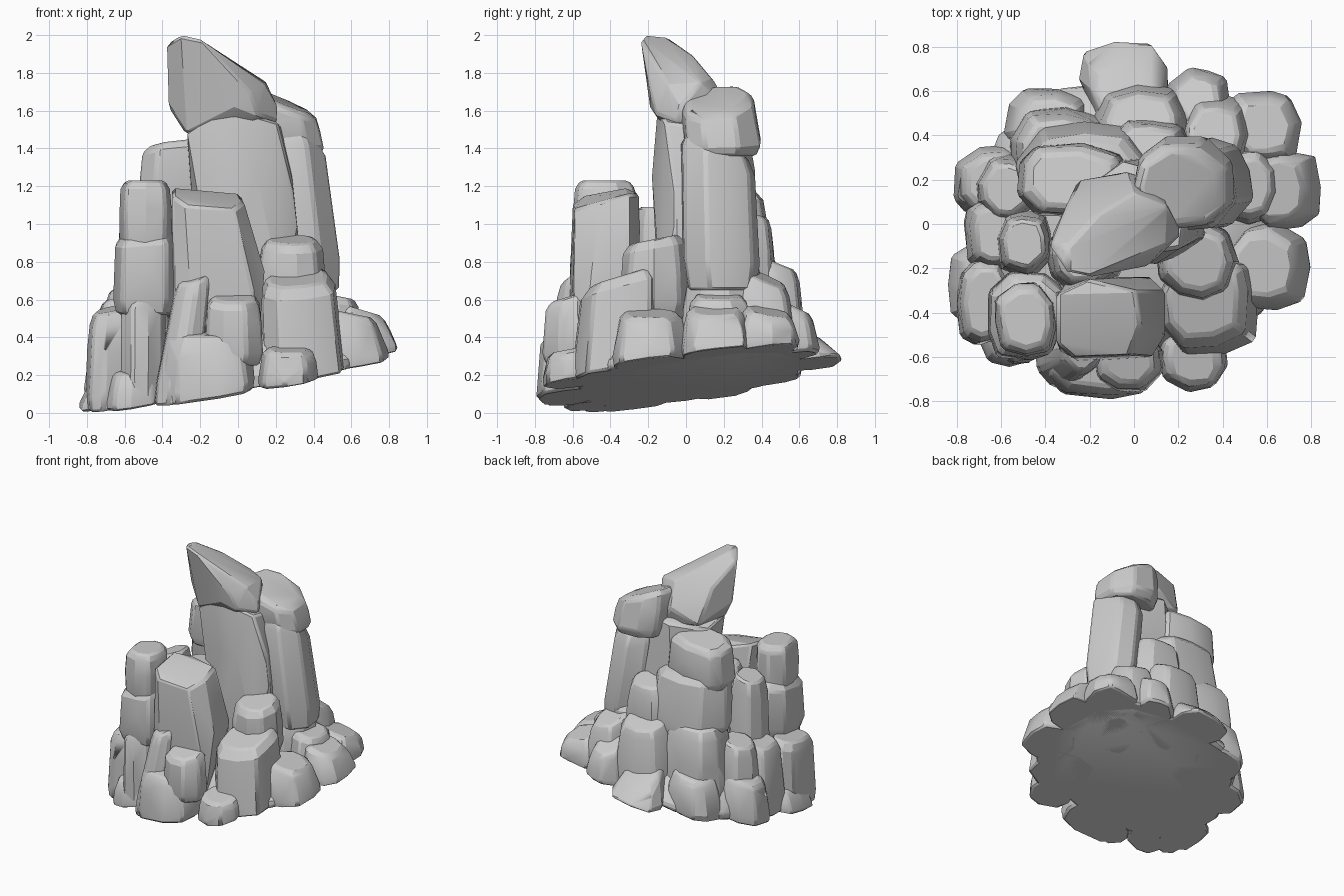
import bpy, bmesh, math, random

random.seed(7)
cube = bpy.data.objects.get("Cube")
if cube:
    bpy.data.objects.remove(cube, do_unlink=True)

stone = bpy.data.materials.new("grey_stone")
stone.use_nodes = True
grey = (0.6, 0.6, 0.6, 1)
stone.diffuse_color = grey
stone.node_tree.nodes["Principled BSDF"].inputs["Base Color"].default_value = grey


def ground(x, y):
    """Height of the sloping cut under the whole formation."""
    return 0.16 * x + 0.12 * y + 0.185


def hull(name, points):
    """Convex faceted stone around the given points, with worn edges."""
    bm = bmesh.new()
    for p in points:
        bm.verts.new(p)
    bmesh.ops.convex_hull(bm, input=bm.verts)
    loose = [v for v in bm.verts if not v.link_faces]
    bmesh.ops.delete(bm, geom=loose, context="VERTS")
    bmesh.ops.dissolve_limit(bm, angle_limit=math.radians(4), verts=bm.verts, edges=bm.edges)
    bmesh.ops.recalc_face_normals(bm, faces=bm.faces)
    mesh = bpy.data.meshes.new(name)
    bm.to_mesh(mesh)
    bm.free()
    mesh.materials.append(stone)
    mesh.shade_smooth()
    mesh.set_sharp_from_angle(angle=math.radians(24))
    obj = bpy.data.objects.new(name, mesh)
    bpy.context.collection.objects.link(obj)
    bevel = obj.modifiers.new("worn_edges", "BEVEL")
    bevel.width = 0.015
    bevel.segments = 1
    bevel.limit_method = "ANGLE"
    bevel.angle_limit = math.radians(35)


def rock(name, x, y, top, base=None, tilt=(0, 0), lean=(0, 0), taper=1.0, sides=9):
    """Stone filling the x and y ranges; without a base height it stands on the ground cut."""
    cx, cy = sum(x) / 2, sum(y) / 2
    rx, ry = (x[1] - x[0]) / 2, (y[1] - y[0]) / 2
    foot = 0.98 if base is None else 0.88
    rings = ((0, foot), (0.2, 1.01), (0.6, 0.5 + taper / 2), (0.88, 0.97 * taper), (1, 0.78 * taper))
    turn = random.random()
    spokes = []
    for i in range(sides):
        a = math.tau * (i + turn + random.uniform(-0.2, 0.2)) / sides
        c, s = math.cos(a), math.sin(a)
        r = (abs(c) ** 2.8 + abs(s) ** 2.8) ** (-1 / 2.8) * random.uniform(0.95, 1.05)
        spokes.append((c * r * rx, s * r * ry))
    points = []
    for t, scale in rings:
        for dx, dy in spokes:
            k = scale * random.uniform(0.96, 1.03)
            px = cx + dx * k + lean[0] * (t - 0.5)
            py = cy + dy * k + lean[1] * (t - 0.5)
            low = ground(px, py) if base is None else base
            high = top + tilt[0] * dx * k + tilt[1] * dy * k
            points.append((px, py, low + (max(high, low + 0.05) - low) * t))
    hull(name, points)


# Hidden heart that closes the gaps between the stones
rock("inner_core", (-0.7, 0.66), (-0.6, 0.66), 0.45, taper=0.8, sides=16)

# Leaning crown stone
hull("crown_spire", [
    (-0.3, -0.22, 2), (-0.2, -0.24, 1.98), (-0.38, -0.1, 1.95), (-0.3, -0.1, 1.99),
    (-0.18, 0.03, 1.9), (0, 0.14, 1.77), (-0.37, -0.05, 1.62), (-0.28, -0.1, 1.48),
    (-0.02, -0.19, 1.62), (0.06, -0.19, 1.7), (0.14, -0.1, 1.74), (0.15, 0.08, 1.75),
    (0.1, -0.16, 1.58), (0.21, -0.05, 1.54), (0.21, -0.03, 1.62), (-0.03, 0.24, 1.6),
    (-0.25, 0.2, 1.5), (-0.3, 0.1, 1.78), (0.1, 0.2, 1.45), (0.05, -0.1, 1.5)])
rock("crown_shoulder", (0, 0.46), (-0.03, 0.38), 1.66, base=1.36,
     tilt=(-0.4, 0.1), lean=(-0.04, -0.03), taper=0.96)

# Tall central columns
hull("main_column", [
    (-0.03, -0.15, 1.61), (-0.14, -0.14, 1.58), (-0.27, -0.1, 1.49), (0.21, -0.11, 1.54),
    (0.29, -0.06, 1.22), (-0.13, -0.17, 1.2), (0.1, -0.18, 1.25), (0.32, -0.06, 0.95),
    (-0.1, -0.14, 0.5), (0.25, -0.13, 0.6), (0.32, 0.1, 0.6), (-0.2, 0.1, 0.5),
    (-0.27, 0.12, 1.45), (-0.05, 0.28, 1.5), (0.25, 0.2, 1.5), (0.2, 0.32, 0.6), (-0.1, 0.3, 0.5)])
rock("left_column", (0.16, 0.5), (-0.03, 0.38), 1.43, base=0.65,
     tilt=(0, -0.5), lean=(-0.1, -0.02))
rock("left_column_foot", (0.15, 0.52), (-0.02, 0.4), 0.78, tilt=(0, 0.2), taper=0.92)

# Stacked blocks at the back right
rock("rear_stack_top", (-0.53, -0.04), (0.02, 0.37), 1.43, base=1.08, tilt=(0.1, -0.15), taper=0.95)
rock("rear_stack_middle", (-0.53, 0.08), (0.02, 0.46), 1.18, base=0.72, lean=(0, -0.06), taper=0.95)
rock("rear_stack_low", (-0.58, -0.08), (0.08, 0.53), 0.82, taper=0.9)
rock("rear_upper_block", (-0.14, 0.27), (0.2, 0.48), 1.06, base=0.6, tilt=(0, -0.3), taper=0.88)
rock("rear_lower_block", (-0.2, 0.26), (0.3, 0.63), 0.8, tilt=(0, -0.4), taper=0.85)
rock("rear_pillar", (-0.63, -0.36), (-0.25, 0.07), 1.08, tilt=(0.3, 0), taper=0.88)

# Front columns
rock("front_right_column", (-0.63, -0.35), (-0.6, -0.26), 1.23, base=0.85)
rock("front_right_block", (-0.67, -0.3), (-0.62, -0.22), 0.95, base=0.52, tilt=(0.1, 0.1))
rock("front_right_foot", (-0.62, -0.38), (-0.63, -0.25), 0.62)
hull("front_column", [
    (-0.35, -0.32, 1.19), (-0.35, -0.54, 1.15), (-0.28, -0.6, 1.1), (-0.02, -0.59, 1.08),
    (0.03, -0.45, 1.12), (0.01, -0.3, 1.16), (-0.2, -0.25, 1.16), (-0.34, -0.57, 0.6),
    (-0.25, -0.62, 0.6), (0.08, -0.6, 0.65), (0.14, -0.5, 0.75), (0.14, -0.3, 0.75),
    (0.08, -0.24, 0.6), (-0.3, -0.24, 0.6), (-0.3, -0.55, 0.25), (0.1, -0.55, 0.25), (0, -0.3, 0.25)])
rock("middle_wedge", (-0.4, -0.05), (-0.3, 0.02), 1.09, base=0.5, taper=0.88)
rock("front_splinter", (-0.4, -0.16), (-0.72, -0.48), 0.72, tilt=(0.3, 0.4), lean=(0.1, 0.04), taper=0.85)

# Shoulder stones on the left
rock("left_upper_boulder", (0.1, 0.47), (-0.34, 0.01), 0.92, base=0.5, tilt=(0, 0.2), taper=0.93)
rock("left_front_boulder", (0.11, 0.56), (-0.59, -0.12), 0.72, tilt=(0.05, 0.3), lean=(-0.04, 0.03), taper=0.94)
rock("left_rear_boulder", (0.2, 0.53), (0.22, 0.59), 0.72, tilt=(-0.2, -0.4), taper=0.83)

# Low boulders around the foot, from the front towards the left
rock("front_boulder", (-0.41, 0.1), (-0.8, -0.42), 0.43, tilt=(0, 0.2), taper=0.88)
rock("front_chunk", (-0.18, 0.13), (-0.76, -0.45), 0.62, base=0.25, tilt=(0, 0.3), taper=0.92)
rock("front_left_boulder", (0.11, 0.42), (-0.75, -0.45), 0.34, tilt=(0, 0.2), taper=0.88)
rock("left_low_boulder", (0.42, 0.78), (-0.39, 0.01), 0.53, tilt=(-0.2, 0), lean=(-0.04, 0), taper=0.87)
rock("left_outer_boulder", (0.5, 0.83), (-0.02, 0.34), 0.55, tilt=(-0.3, 0), lean=(-0.05, 0), taper=0.85)
rock("left_inner_ledge", (0.38, 0.66), (0, 0.35), 0.62, tilt=(-0.2, 0), taper=0.88)
rock("left_back_boulder", (0.4, 0.76), (0.26, 0.6), 0.54, tilt=(-0.2, -0.2), taper=0.83)
rock("back_left_boulder", (0.15, 0.43), (0.42, 0.7), 0.57, tilt=(0, -0.5), taper=0.8)
rock("back_boulder", (-0.25, 0.16), (0.46, 0.8), 0.45, tilt=(0, -0.5), lean=(0, -0.06), taper=0.8)
rock("back_right_boulder", (-0.58, -0.18), (0.3, 0.61), 0.5, tilt=(0.2, -0.3), taper=0.84)
rock("right_back_boulder", (-0.81, -0.45), (0.02, 0.36), 0.44, tilt=(0.3, 0), taper=0.84)
rock("right_back_block", (-0.72, -0.42), (0, 0.32), 0.68, tilt=(0.3, 0), taper=0.87)
rock("right_side_block", (-0.77, -0.45), (-0.22, 0.14), 0.62, tilt=(0.3, 0), taper=0.87)
rock("right_front_block", (-0.8, -0.56), (-0.55, -0.16), 0.55, tilt=(0.2, 0.1), lean=(0.02, 0))
rock("right_low_boulder", (-0.82, -0.55), (-0.48, -0.08), 0.23, tilt=(0.3, 0), lean=(0.05, 0), taper=0.85)
rock("right_corner_boulder", (-0.7, -0.4), (-0.64, -0.4), 0.22, tilt=(0, 0.2), taper=0.85)
